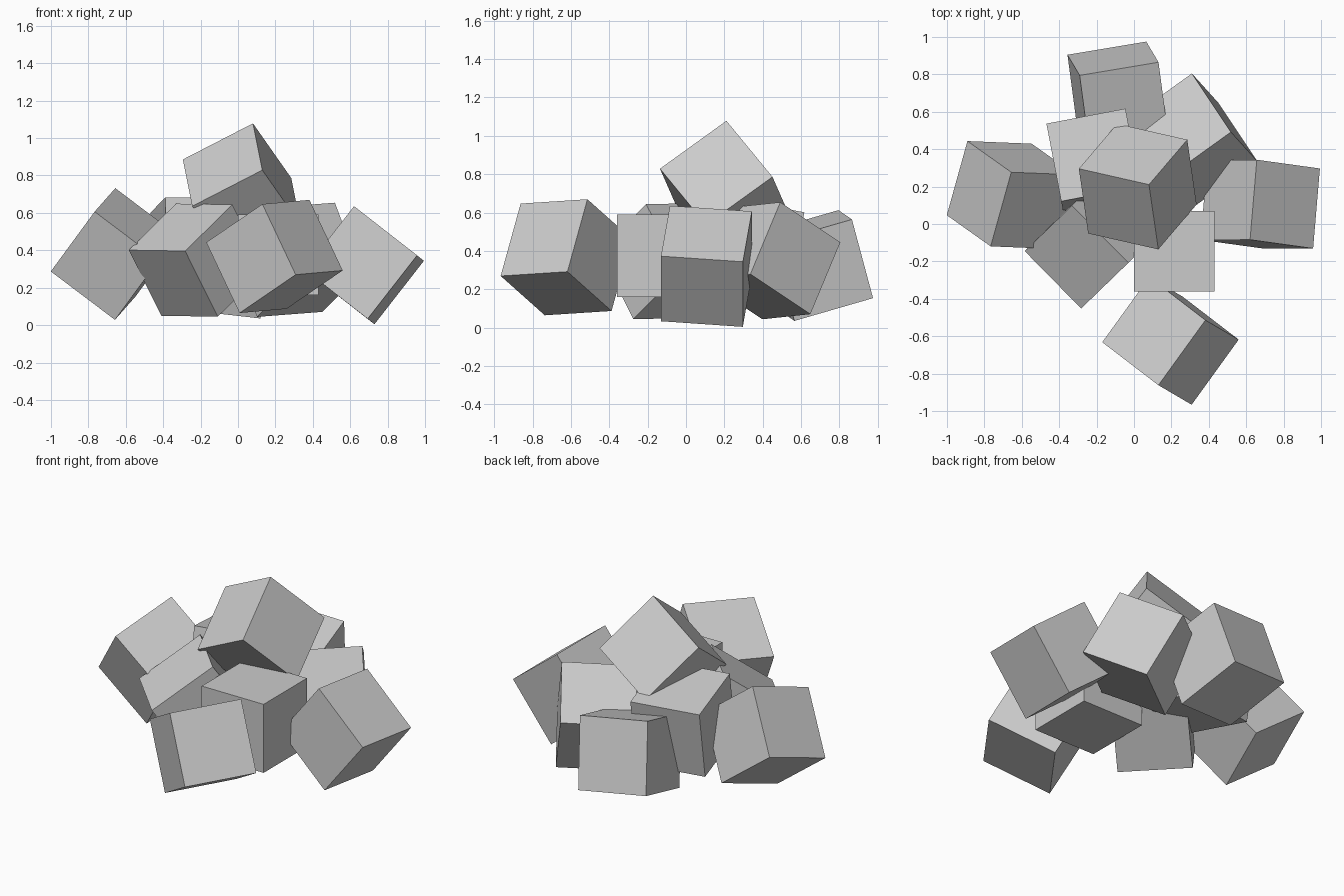
import bpy
from mathutils import Vector, Matrix

EDGE = 0.43


def block(name, centre, a, b):
    """Cube at centre, with one edge along a and a second in the plane of a and b."""
    x = Vector(a).normalized()
    y = Vector(b)
    y = (y - x * y.dot(x)).normalized()
    z = x.cross(y)
    bpy.ops.mesh.primitive_cube_add(size=EDGE)
    ob = bpy.context.object
    ob.name = name
    rot = Matrix((x, y, z)).transposed().to_4x4()
    ob.matrix_world = Matrix.Translation(centre) @ rot


# Tumbled pile of equal cubes: centre and two edge directions each
block("top_block", (0.02, 0.20, 0.711), (0.375, -0.085, 0.193), (-0.205, -0.24, 0.292))
block("level_block", (0.215, -0.145, 0.375), (1, 0, 0), (0, 1, 0))
block("front_block", (0.195, -0.625, 0.367), (0.30, -0.23, 0.205), (0.245, 0.353, 0.018))
block("front_left_block", (-0.22, -0.088, 0.347), (0.30, -0.305, -0.005), (0.25, 0.25, 0.25))
block("right_block", (0.675, 0.106, 0.32), (0.34, -0.047, -0.265), (-0.27, 0, -0.335))
block("left_block", (-0.657, 0.155, 0.38), (0.11, 0.395, 0.125), (0.235, -0.16, 0.32))
block("back_block", (-0.085, 0.68, 0.324), (0.42, 0.07, -0.048), (0.065, -0.11, 0.41))
block("back_right_block", (0.31, 0.445, 0.349), (0.21, -0.315, 0.21), (0.14, -0.155, -0.375))
block("inner_left_block", (-0.21, 0.33, 0.43), (0.42, 0.08, 0.0), (0.08, -0.415, 0.08))
